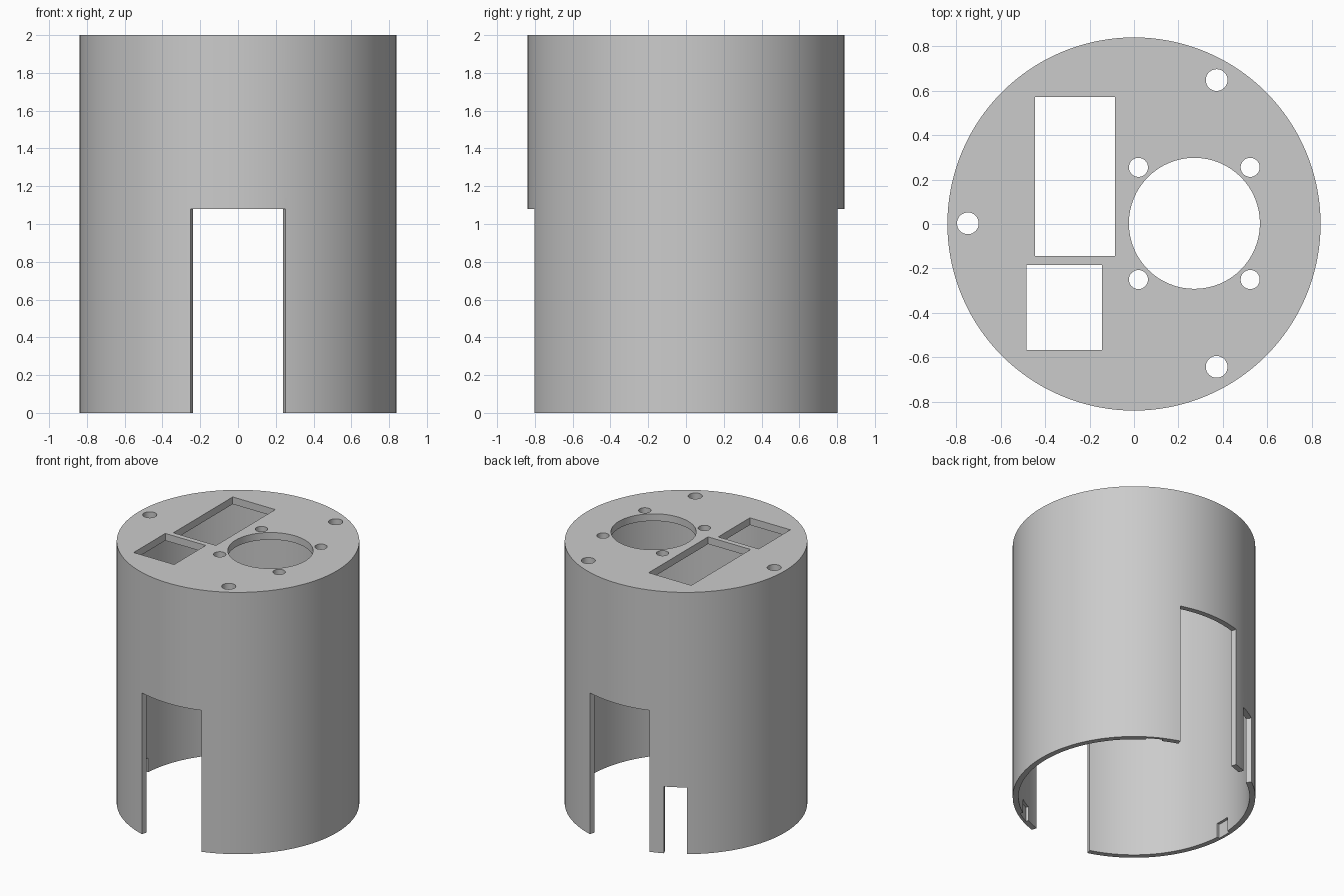
import bpy, bmesh
from math import cos, sin, radians, pi

R, WALL, HEIGHT, PLATE = 0.84, 0.04, 2.0, 0.055

cube = bpy.data.objects.get("Cube")
if cube:
    bpy.data.objects.remove(cube, do_unlink=True)

grey = bpy.data.materials.new("plain grey")
grey.use_nodes = True
colour = (0.6, 0.6, 0.6, 1)
grey.diffuse_color = colour
grey.node_tree.nodes["Principled BSDF"].inputs["Base Color"].default_value = colour


def prism(name, outline, z0, z1):
    """Extrude a counter-clockwise outline from z0 to z1."""
    bm = bmesh.new()
    face = bm.faces.new([bm.verts.new((x, y, z0)) for x, y in outline])
    top = bmesh.ops.extrude_face_region(bm, geom=[face])["geom"]
    bmesh.ops.translate(bm, vec=(0, 0, z1 - z0),
                        verts=[v for v in top if isinstance(v, bmesh.types.BMVert)])
    bmesh.ops.recalc_face_normals(bm, faces=bm.faces)
    mesh = bpy.data.meshes.new(name)
    bm.to_mesh(mesh)
    bm.free()
    mesh.materials.append(grey)
    obj = bpy.data.objects.new(name, mesh)
    bpy.context.collection.objects.link(obj)
    return obj


def circle(x, y, r, n):
    return [(x + r * cos(2 * pi * i / n), y + r * sin(2 * pi * i / n)) for i in range(n)]


def rectangle(x0, x1, y0, y1):
    return [(x0, y0), (x1, y0), (x1, y1), (x0, y1)]


def sector(angle, half, r0, r1, n=6):
    """Ring sector with radial sides, angles in degrees."""
    turn = [radians(angle - half + 2 * half * i / n) for i in range(n + 1)]
    return ([(r1 * cos(a), r1 * sin(a)) for a in turn]
            + [(r0 * cos(a), r0 * sin(a)) for a in reversed(turn)])


housing = prism("housing", circle(0, 0, R, 128), 0, HEIGHT)


def cut(outline, z0, z1):
    cutter = prism("cutter", outline, z0, z1)
    cutter.hide_render = True
    mod = housing.modifiers.new("cut", 'BOOLEAN')
    mod.operation = 'DIFFERENCE'
    mod.solver = 'EXACT'
    mod.object = cutter
    bpy.context.view_layer.objects.active = housing
    bpy.ops.object.modifier_apply(modifier=mod.name)
    bpy.data.objects.remove(cutter, do_unlink=True)


# Hollow interior, open at the bottom
cut(circle(0, 0, R - WALL, 128), -0.1, HEIGHT - PLATE)

# Tall front and back openings, and the narrow slot beside the back one
for angle in (-90, 90):
    cut(sector(angle, 17.4, 0.6, 1.0), -0.1, 1.08)
cut(sector(120, 5.5, 0.6, 1.0), -0.1, 0.51)

# Shallow locking recesses inside the lower rim
for angle in (60, 180, 300):
    cut(sector(angle, 4, 0.7, R - WALL / 2), -0.1, 0.11)

# Openings in the top plate
z0, z1 = HEIGHT - 0.2, HEIGHT + 0.1
cut(circle(0.272, 0.003, 0.295, 64), z0, z1)
for x in (0.02, 0.523):
    for y in (-0.25, 0.255):
        cut(circle(x, y, 0.043, 32), z0, z1)
for x, y in ((-0.748, 0.003), (0.372, 0.648), (0.372, -0.643)):
    cut(circle(x, y, 0.049, 32), z0, z1)
cut(rectangle(-0.445, -0.085, -0.145, 0.572), z0, z1)
cut(rectangle(-0.485, -0.143, -0.567, -0.185), z0, z1)

# Smooth walls with crisp edges
bpy.ops.object.select_all(action='DESELECT')
housing.select_set(True)
bpy.context.view_layer.objects.active = housing
bpy.ops.object.shade_smooth_by_angle(angle=radians(30))
